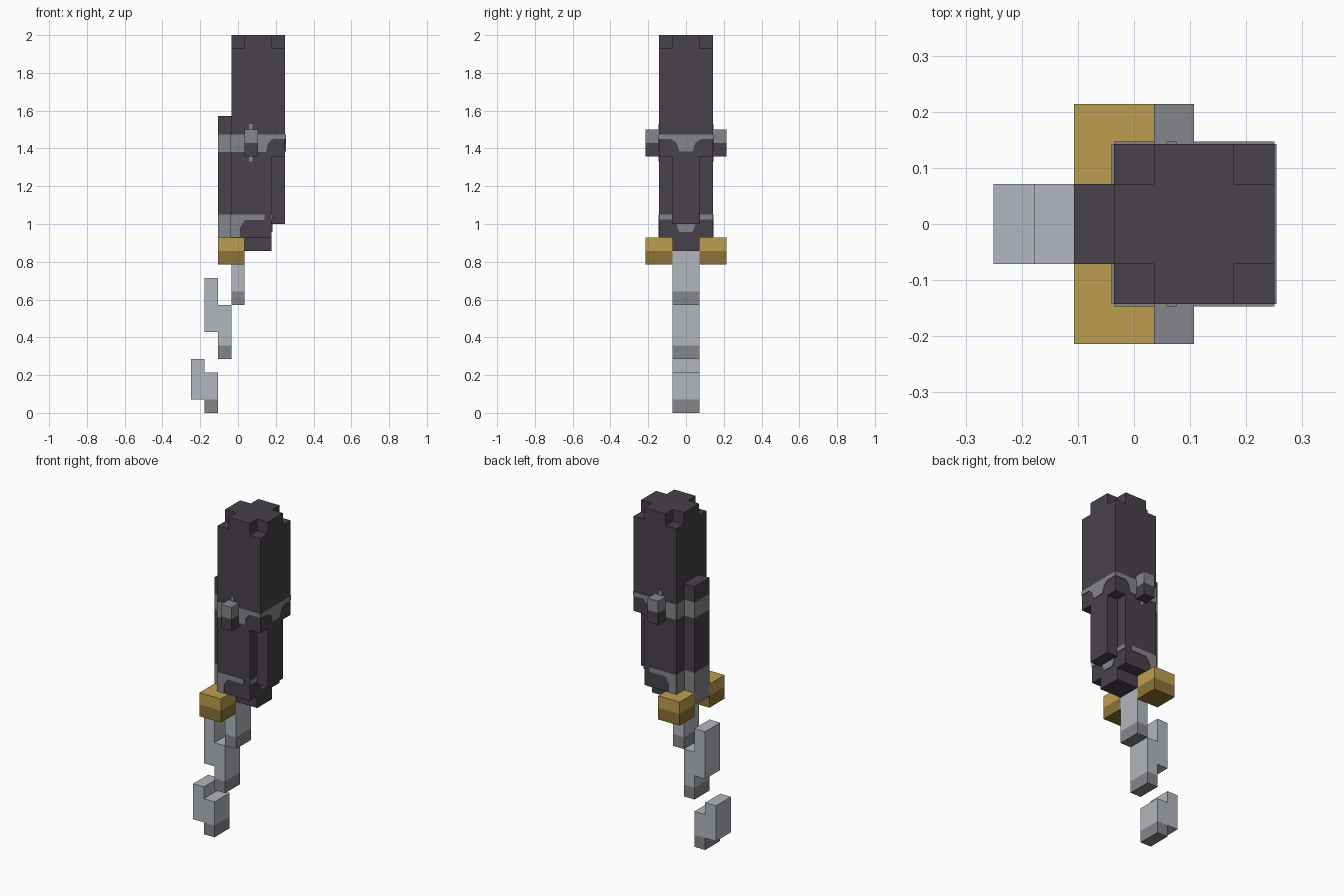
import bpy
import bmesh

if "Cube" in bpy.data.objects:
    bpy.data.objects.remove(bpy.data.objects["Cube"], do_unlink=True)

U = 1 / 14      # block size
T = 0.004       # plate thickness


def material(name, r, g, b):
    m = bpy.data.materials.new(name)
    m.use_nodes = True
    m.diffuse_color = (r, g, b, 1)
    m.node_tree.nodes["Principled BSDF"].inputs["Base Color"].default_value = (r, g, b, 1)
    return m


DARK = material("dark_violet_grey", .065, .054, .069)
GREY = material("mid_grey", .235, .238, .254)
SILVER = material("silver", .445, .468, .509)
GOLD = material("gold", .515, .337, .078)
BRONZE = material("dark_gold", .262, .168, .040)


def prism(name, mat, pts, axis, lo, hi, mirror=False):
    """Extrude a 2D profile along an axis, optionally mirrored front to back."""
    place = {"x": lambda a, b: (lo, a, b),
             "y": lambda a, b: (a, lo, b),
             "z": lambda a, b: (a, b, lo)}[axis]
    bm = bmesh.new()
    face = bm.faces.new([bm.verts.new(place(a, b)) for a, b in pts])
    ext = bmesh.ops.extrude_face_region(bm, geom=[face])
    top = [v for v in ext["geom"] if isinstance(v, bmesh.types.BMVert)]
    shift = [(hi - lo) * (axis == k) for k in "xyz"]
    bmesh.ops.translate(bm, verts=top, vec=shift)
    bmesh.ops.recalc_face_normals(bm, faces=bm.faces)
    mesh = bpy.data.meshes.new(name)
    bm.to_mesh(mesh)
    bm.free()
    mesh.materials.append(mat)
    obj = bpy.data.objects.new(name, mesh)
    bpy.context.collection.objects.link(obj)
    if mirror:
        mod = obj.modifiers.new("Mirror", "MIRROR")
        mod.use_axis = (False, True, False)
        mod.use_mirror_merge = False
    return obj


def rect(a0, a1, b0, b1):
    return [(a0, b0), (a1, b0), (a1, b1), (a0, b1)]


def block(name, mat, x0, x1, y0, y1, z0, z1, mirror=False):
    pts = [(a * U, b * U) for a, b in rect(x0, x1, y0, y1)]
    return prism(name, mat, pts, "z", z0 * U, z1 * U, mirror)


# Grip: plus-shaped cap, square shaft, ribbed middle, narrow lower end
cross = [(.5, -2), (2.5, -2), (2.5, -1), (3.5, -1), (3.5, 1), (2.5, 1),
         (2.5, 2), (.5, 2), (.5, 1), (-.5, 1), (-.5, -1), (.5, -1)]
prism("grip_cap", DARK, [(a * U, b * U) for a, b in cross], "z", 27 * U, 28 * U)
block("grip_shaft", DARK, -.5, 3.5, -2, 2, 19, 27)
ribbed = [(-.5, -2), (2.5, -2), (2.5, -1), (3.5, -1), (3.5, 1), (2.5, 1), (2.5, 2), (-.5, 2)]
prism("grip_middle", DARK, [(a * U, b * U) for a, b in ribbed], "z", 14 * U, 19 * U)
block("grip_lower", DARK, -.5, 2.5, -2, 2, 13, 14)
block("grip_core", DARK, .5, 2.5, -1, 1, 12, 13)

# Spine column with grey bands
BAND0, BAND1, LOW1 = 1.38 / U, 1.475 / U, 1.05 / U
for part, mat, z0, z1 in (("spine_base", GREY, 12, LOW1), ("spine_lower", DARK, LOW1, BAND0),
                          ("spine_band", GREY, BAND0, BAND1), ("spine_top", DARK, BAND1, 22)):
    block(part, mat, -1.5, -.5, -1, 1, z0, z1)

# Side studs and guard blocks, two-tone
block("stud_top", GREY, .5, 1.5, 2, 3, 20, 21, True)
block("stud_bottom", DARK, .5, 1.5, 2, 3, 19, 20, True)
block("guard_top", GOLD, -1.5, .5, 1, 3, 12, 13, True)
block("guard_bottom", BRONZE, -1.5, .5, 1, 3, 11, 12, True)

# Broken blade: stepped silver pieces, each with a grey tip
for i, (x, bottom, top) in enumerate(((-.5, 8, 13), (-1.5, 4, 8), (-2.5, 0, 3))):
    block(f"blade_{i}_tip", GREY, x, x + 1, -1, 1, bottom, bottom + 1)
    block(f"blade_{i}_body", SILVER, x, x + 1, -1, 1, bottom + 1, top)
for i, (x, bottom, top) in enumerate(((-2.5, 6, 10), (-3.5, 1, 4))):
    block(f"blade_back_{i}", SILVER, x, x + 1, -1, 1, bottom, top)

# Painted wraps on the two broad sides
L, R, S = -.5 * U, 3.5 * U, 2 * U
upper = [(L, 1.38), (.15, 1.38), (.155, 1.42), (.18, 1.45), (R, 1.45), (R, 1.475), (L, 1.475)]
lower = [(L, .93), (.01, .93), (.01, .98), (.035, 1.02), (.14, 1.02), (.14, 1.05), (L, 1.05)]
prism("side_band_upper", GREY, upper, "y", S, S + T, True)
prism("side_band_lower", GREY, lower, "y", S, S + T, True)
for part, z0, z1 in (("stud_mark_upper", 1.5, 1.53), ("stud_mark_lower", 1.33, 1.36)):
    prism(part, GREY, rect(.058, .076, z0, z1), "y", S, S + T, True)

# Painted wraps on the ribbed side
tongue = [(-S, 1.45), (-.08, 1.45), (-.05, 1.43), (-.035, 1.385), (.035, 1.385),
          (.05, 1.43), (.08, 1.45), (S, 1.45), (S, 1.475), (-S, 1.475)]
prism("rib_band", GREY, tongue, "x", R, R + T)
patch = [(-.05, 1), (-.035, .957), (.035, .957), (.05, 1)]
prism("rib_patch", GREY, patch, "x", 2.5 * U, 2.5 * U + T)
prism("rib_side_patch", GREY, rect(.075, S, 1.025, 1.05), "x", 2.5 * U, 2.5 * U + T, True)

# Painted wraps beside the spine
prism("spine_side_upper", GREY, rect(U, S, 1.38, 1.475), "x", L - T, L, True)
prism("spine_side_lower", GREY, rect(U, S, .93, 1.05), "x", L - T, L, True)
